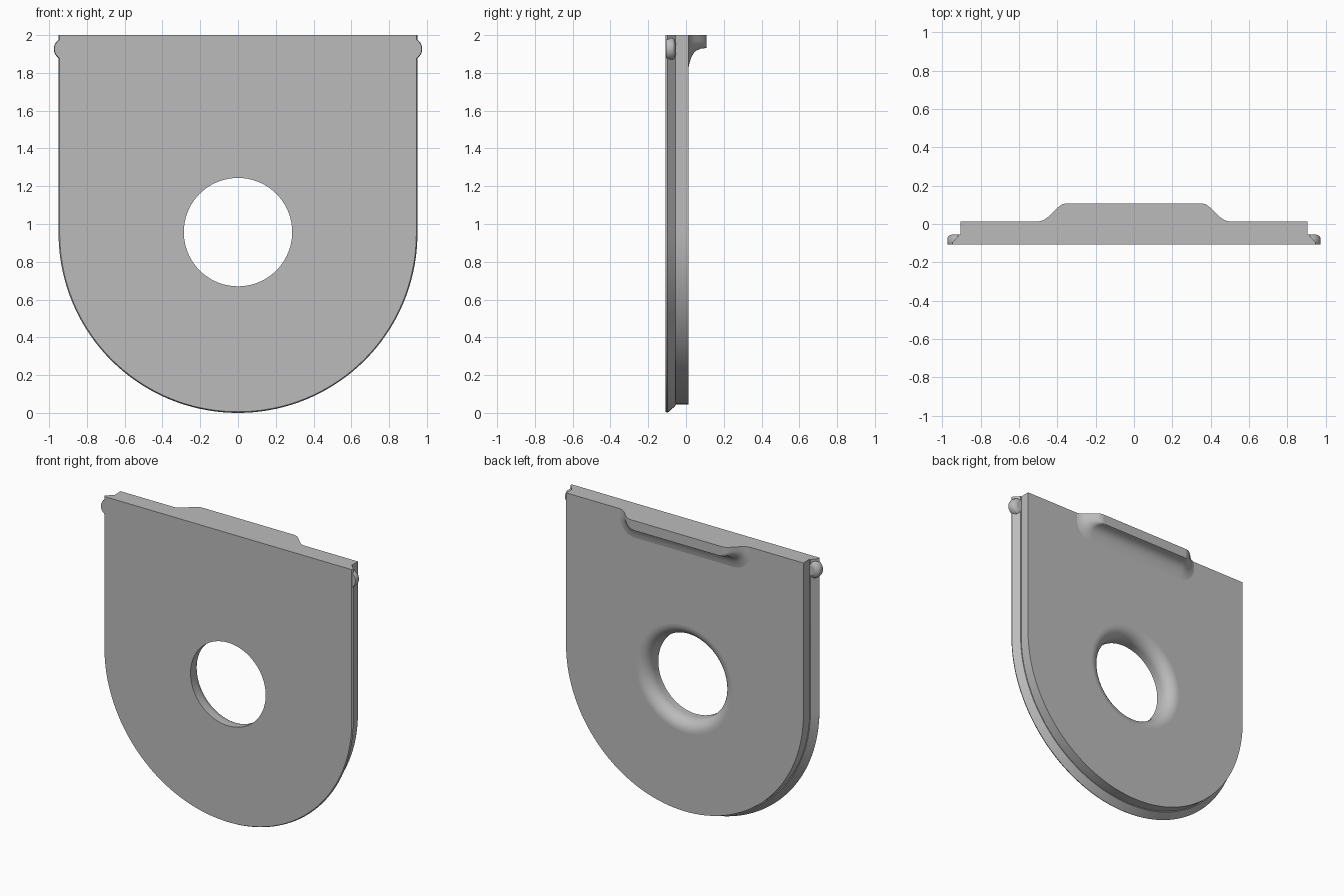
import bpy, bmesh, math
from math import sin, cos, pi, radians

if "Cube" in bpy.data.objects:
    bpy.data.objects.remove(bpy.data.objects["Cube"])

grey = bpy.data.materials.new("plain grey")
grey.use_nodes = True
grey.diffuse_color = (0.5, 0.5, 0.5, 1)
grey.node_tree.nodes["Principled BSDF"].inputs["Base Color"].default_value = (0.5, 0.5, 0.5, 1)

ARC_Z = 0.95    # centre of the rounded lower end
HOLE_Z = 0.957
BACK = 0.014    # back face of the plate
FRONT = -0.108


def ring(bm, points, y):
    return [bm.verts.new((x, y, z)) for x, z in points]


def loft(bm, rings):
    """Join successive closed rings with smooth quads."""
    for a, b in zip(rings, rings[1:]):
        for i in range(len(a)):
            j = (i + 1) % len(a)
            bm.faces.new((a[i], a[j], b[j], b[i])).smooth = True


def finish(bm, name):
    bmesh.ops.recalc_face_normals(bm, faces=bm.faces)
    for e in bm.edges:
        if len(e.link_faces) == 2 and e.calc_face_angle() > radians(28):
            e.smooth = False
    mesh = bpy.data.meshes.new(name)
    bm.to_mesh(mesh)
    bm.free()
    mesh.materials.append(grey)
    obj = bpy.data.objects.new(name, mesh)
    bpy.context.collection.objects.link(obj)
    return obj


def u_outline(r, n=72):
    arc = [(r * cos(pi * i / n), ARC_Z - r * sin(pi * i / n)) for i in range(n + 1)]
    return [(r, 2)] + arc + [(-r, 2)]


def circle(r, cx, cz, n=72):
    return [(cx + r * cos(2 * pi * i / n), cz + r * sin(2 * pi * i / n)) for i in range(n)]


# plate with chamfered front flange and a hole rounded at the back
bm = bmesh.new()
outer = [ring(bm, u_outline(r), y) for y, r in
         ((FRONT, 0.944), (-0.098, 0.95), (-0.055, 0.912), (-0.055, 0.906), (BACK, 0.906))]
loft(bm, outer)
fillet = 0.08
hole = [ring(bm, circle(0.287, 0, HOLE_Z), FRONT)]
for i in range(11):
    a = pi / 2 * i / 10
    hole.append(ring(bm, circle(0.287 + fillet * (1 - cos(a)), 0, HOLE_Z),
                     BACK - fillet + fillet * sin(a)))
loft(bm, hole)
for k in (0, -1):
    edges = set()
    for loop in (outer[k], hole[k]):
        for a, b in zip(loop, loop[1:] + loop[:1]):
            edges.add(bm.edges.get((a, b)))
    bmesh.ops.triangle_fill(bm, edges=list(edges), use_beauty=True)
finish(bm, "plate")

# finger lip at the top of the back, flaring into the plate
bm = bmesh.new()
levels = ((0.0, 0.5, 1.83, 0.12), (BACK, 0.495, 1.83, 0.12), (0.019, 0.475, 1.855, 0.1),
          (0.028, 0.46, 1.882, 0.085), (0.04, 0.445, 1.903, 0.07),
          (0.055, 0.43, 1.918, 0.055), (0.078, 0.407, 1.928, 0.045),
          (0.095, 0.387, 1.93, 0.035), (0.104, 0.372, 1.931, 0.03), (0.108, 0.35, 1.932, 0.025))
rings = []
for y, w, b, r in levels:
    side = [(w - r + r * cos(a), b + r - r * sin(a))
            for a in (pi / 2 * i / 10 for i in range(11))]
    pts = [(w, 2)] + side + [(-x, z) for x, z in reversed(side)] + [(-w, 2)]
    rings.append(ring(bm, pts, y))
loft(bm, rings)
for r in (rings[0], rings[-1]):
    bm.faces.new(r)
finish(bm, "finger_lip")

# round snap bumps near the upper corners
for name, side in (("left_snap_bump", 1), ("right_snap_bump", -1)):
    bm = bmesh.new()
    rings = [ring(bm, circle(r, side * 0.915, 1.927, 32), y) for y, r in
             ((-0.107, 0.057), (-0.098, 0.06), (-0.078, 0.06), (-0.067, 0.056),
              (-0.059, 0.047), (-0.054, 0.03))]
    loft(bm, rings)
    for r in (rings[0], rings[-1]):
        bm.faces.new(r)
    finish(bm, name)
